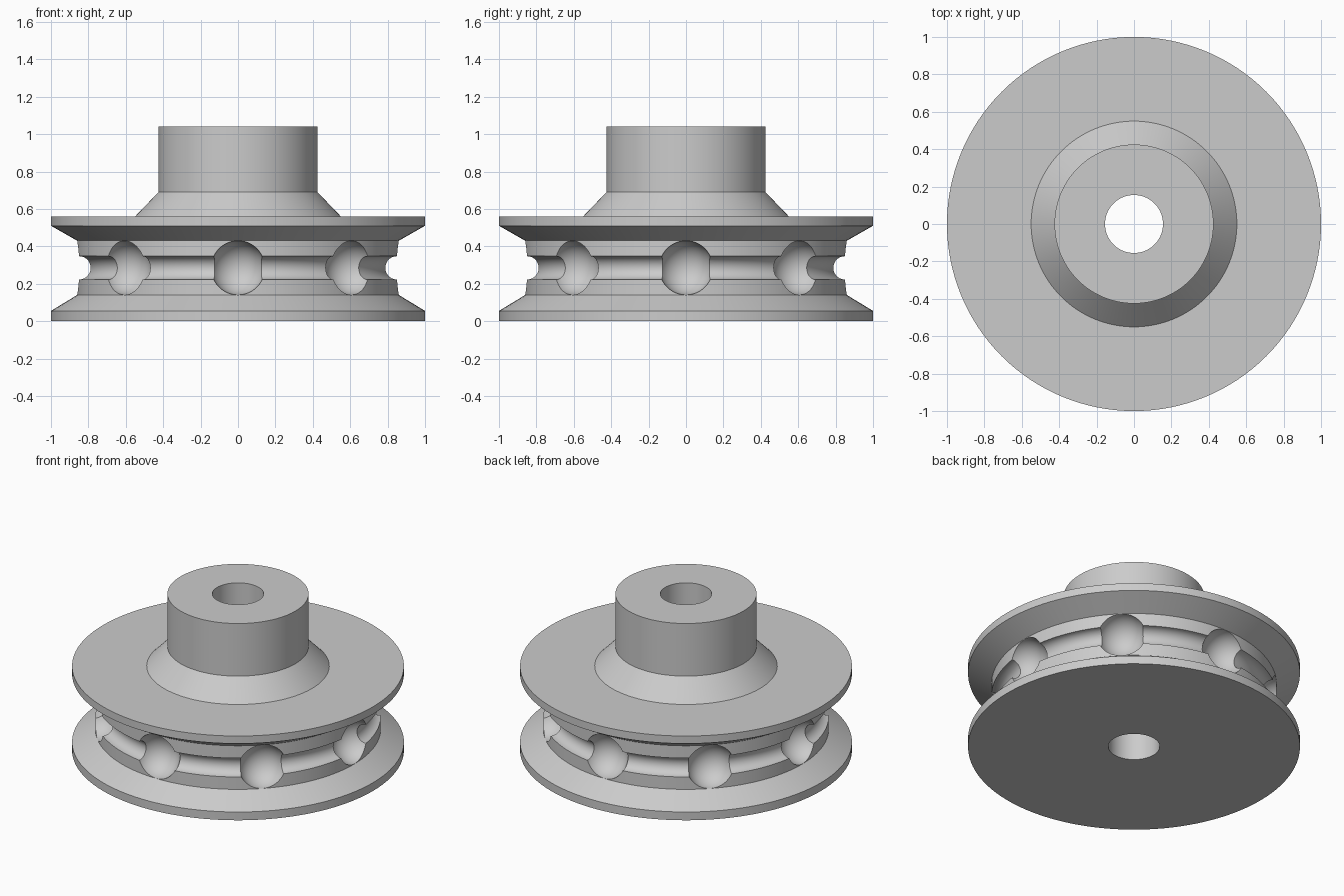
import bpy, bmesh, math
from mathutils import Matrix, Vector

if "Cube" in bpy.data.objects:
    bpy.data.objects.remove(bpy.data.objects["Cube"])

SIDES = 128
WALL_R, MID_Z = 0.86, 0.285      # chain channel wall radius and mid height
CORD_R, BALL_R = 0.0625, 0.1445  # cord groove and ball pocket radii

grey = bpy.data.materials.new("grey")
grey.diffuse_color = (0.6, 0.6, 0.6, 1)
grey.use_nodes = True
grey.node_tree.nodes["Principled BSDF"].inputs["Base Color"].default_value = grey.diffuse_color


def make_object(name, bm):
    bmesh.ops.recalc_face_normals(bm, faces=bm.faces)
    mesh = bpy.data.meshes.new(name)
    bm.to_mesh(mesh)
    bm.free()
    mesh.materials.append(grey)
    obj = bpy.data.objects.new(name, mesh)
    bpy.context.collection.objects.link(obj)
    return obj


def lathe(name, profile):
    """Revolve a closed (radius, height) outline around z."""
    bm = bmesh.new()
    rings = []
    for i in range(SIDES):
        a = 2 * math.pi * i / SIDES
        rings.append([bm.verts.new((r * math.cos(a), r * math.sin(a), z)) for r, z in profile])
    n = len(profile)
    for i in range(SIDES):
        p, q = rings[i], rings[(i + 1) % SIDES]
        for j in range(n):
            k = (j + 1) % n
            bm.faces.new((p[j], q[j], q[k], p[k]))
    return make_object(name, bm)


# Wheel outline: bore, lower flange, grooved channel, upper flange, hub
groove = [(WALL_R - CORD_R * math.sin(math.pi * i / 14),
           MID_Z - CORD_R * math.cos(math.pi * i / 14)) for i in range(15)]
profile = [(0.155, 0), (1, 0), (1, 0.055), (WALL_R, 0.14)] + groove + [
    (WALL_R, 0.43), (1, 0.51), (1, 0.56), (0.55, 0.56),
    (0.425, 0.69), (0.425, 1.04), (0.155, 1.04)]
wheel = lathe("chain_wheel", profile)

# Eight ball pockets spaced around the channel
bm = bmesh.new()
for i in range(8):
    a = math.pi / 4 * i
    bmesh.ops.create_uvsphere(
        bm, u_segments=40, v_segments=24, radius=BALL_R,
        matrix=Matrix.Translation(Vector((WALL_R * math.cos(a), WALL_R * math.sin(a), MID_Z)))
        @ Matrix.Rotation(a + 0.03, 4, 'Z'))
cutter = make_object("pocket_cutter", bm)
cutter.hide_render = True

bpy.context.view_layer.objects.active = wheel
wheel.select_set(True)
cut = wheel.modifiers.new("pockets", 'BOOLEAN')
cut.operation = 'DIFFERENCE'
cut.solver = 'EXACT'
cut.object = cutter
bpy.ops.object.modifier_apply(modifier=cut.name)
bpy.data.objects.remove(cutter, do_unlink=True)

# Smooth curved surfaces, crisp rims
bpy.ops.object.shade_smooth_by_angle(angle=math.radians(25))
